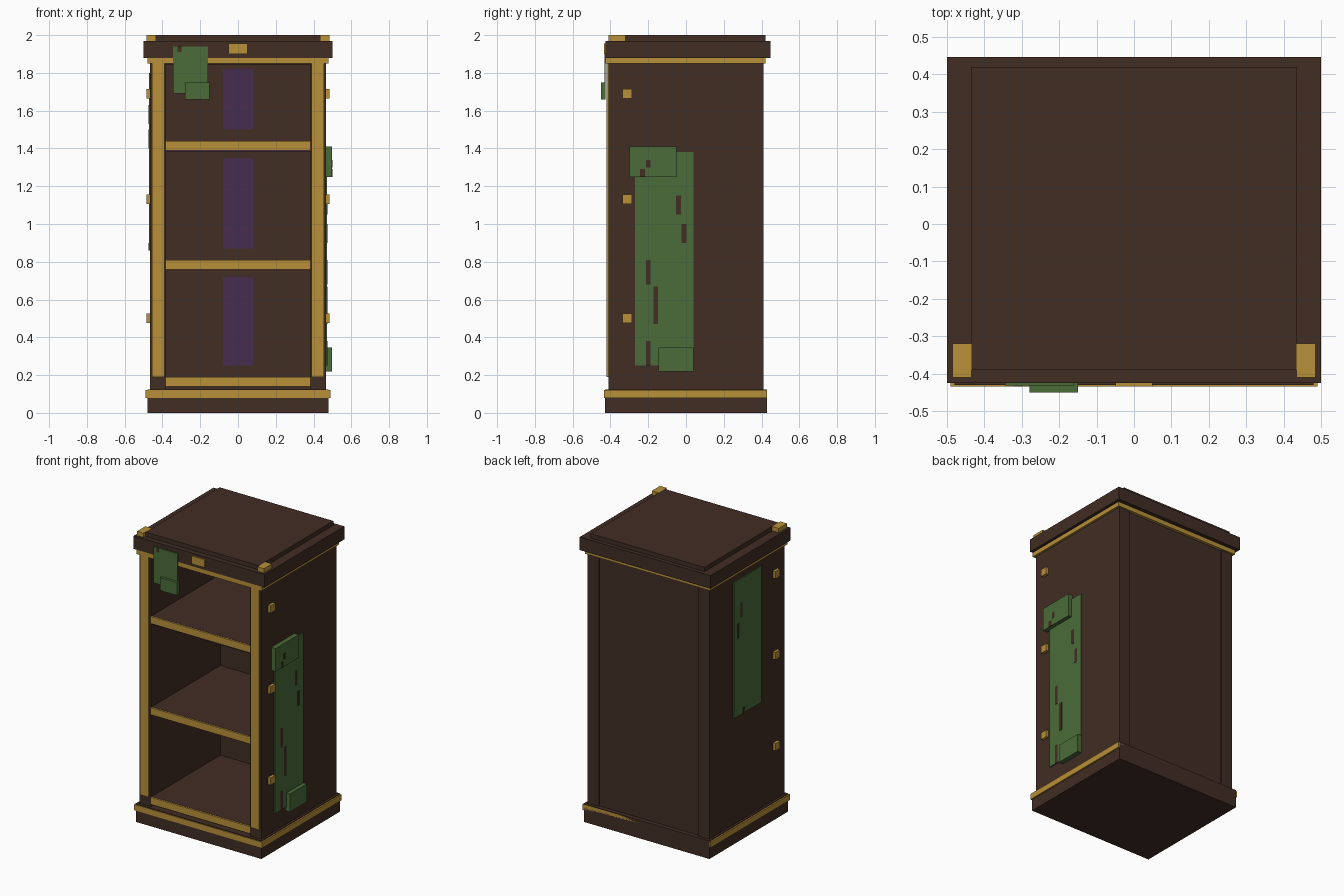
import bpy
from mathutils import Vector

default_cube = bpy.data.objects.get("Cube")
if default_cube:
    bpy.data.objects.remove(default_cube, do_unlink=True)


def material(name, red, green, blue):
    """Flat colour for both the viewport and the render."""
    made = bpy.data.materials.new(name)
    made.use_nodes = True
    made.diffuse_color = (red, green, blue, 1)
    shader = made.node_tree.nodes["Principled BSDF"]
    shader.inputs["Base Color"].default_value = made.diffuse_color
    return made


wood = material("dark_wood", .053, .026, .017)
brass = material("brass", .48, .28, .04)
moss = material("moss_green", .07, .15, .04)
violet = material("dark_purple", .063, .027, .078)


def box(name, colour, x, y, z):
    """Box between the given limits; a single number for x means a centred half width."""
    if not isinstance(x, tuple):
        x = (-x, x)
    low, high = (Vector(corner) for corner in zip(x, y, z))
    bpy.ops.mesh.primitive_cube_add(size=1, location=(low + high) / 2)
    part = bpy.context.object
    part.name = name
    part.scale = high - low
    bpy.ops.object.transform_apply(location=False, rotation=False, scale=True)
    part.data.materials.append(colour)


def mirrored_pair(name, colour, x, y, z):
    """The same box on the left and the right."""
    inner, outer = x
    box("left_" + name, colour, (inner, outer), y, z)
    box("right_" + name, colour, (-outer, -inner), y, z)


def around(centre, half):
    return centre - half, centre + half


# Main proportions
thin = .01
inside, side = .38, .465
front, back = -.41, .41
plinth_top, ceiling, cornice_bottom, cornice_top, top = .125, .85 + 1, .88 + 1, .97 + 1, 2
inner_back = back - .06
plinth_half = side + thin * 1.5
lid_half = side - thin * 3
cornice_front = front - thin * 1.5

# Plinth with a brass band on the front and sides
plinth_depth = around(0, .43)
box("plinth", wood, plinth_half, plinth_depth, (0, plinth_top))
band_front, band_back = around(0, plinth_half - thin * 5)
box("plinth_band", brass, plinth_half + thin, (band_front - thin / 2, band_back), (.08, .12))

# Carcass: thick sides, a recessed back and brass posts in front
mirrored_pair("side_wall", wood, (inside, side), (front, back), (plinth_top, ceiling + thin))
box("back_panel", wood, inside, (inner_back, back - thin), (plinth_top, ceiling + thin))
box("ceiling", wood, inside, (front + thin, inner_back), (ceiling - thin / 2, ceiling + thin))
mirrored_pair("front_post", brass, (inside + thin, side - thin), (front - thin, front + thin),
              (.19, ceiling + thin))

# Shelves with brass front edges, and a violet inlay on the back wall above each
thickness = .05
shelves = {"bottom": (.19, .72), "middle": (.81, 1.35), "upper": (1.44, 1.82)}
for level, (shelf_top, inlay_top) in shelves.items():
    shelf_bottom = shelf_top - thickness
    box(level + "_shelf", wood, inside, (front + thin, inner_back), (shelf_bottom, shelf_top))
    box(level + "_shelf_trim", brass, inside, (front, front + thin * 2),
        (shelf_bottom, shelf_top - thin / 10))
    box(level + "_inlay", violet, .08, (inner_back - thin / 2, inner_back),
        (shelf_top + .06, inlay_top))
box("shelf_light", violet, inside, (front + thin, front + thin * 3),
    (shelf_bottom - thin, shelf_bottom))

# Cornice, lid and their brass fittings
box("cornice_band", brass, plinth_half, (cornice_front, back + thin), (ceiling, cornice_bottom))
box("cornice", wood, .5, (cornice_front, .447), (cornice_bottom, cornice_top))
box("lid", wood, lid_half, (front + thin * 2, back + thin), (cornice_top, top))
mirrored_pair("lid_corner", brass, (lid_half, lid_half + thickness),
              (front, front + thickness * 2 - thin), (cornice_top, top))
box("front_badge", brass, thickness, (cornice_front - thin, cornice_front), (1.9, 1.955))

# Brass studs along the front of each side
stud = thickness / 2
for level, height in (("low", .5), ("middle", 1.13), ("high", 1.69)):
    mirrored_pair(level + "_stud", brass, (side, side + thin * 2), around(front + .1, stud),
                  around(height, stud))

# Moss sheets with thicker lumps
sheet = (side, side + thin * .7)
lump = (side, .5 - thin / 5)
edge = .04
box("left_moss", moss, sheet, (-.27, edge), (.25, 1.38))
box("left_moss_top_lump", moss, lump, (-.3, -thickness), (1.25, 1.41))
box("left_moss_bottom_lump", moss, lump, (-.145, edge), (.22, .345))
box("right_moss", moss, (-side - thin * .7, -side), around(0, .15), (.86, 1.8))
moss_front = cornice_front - thin * .7
box("front_moss", moss, (-.345, -.16), (moss_front, cornice_front), (1.69, 1.94))
box("front_moss_lump", moss, (-.28, -.15), (-.45, cornice_front), (1.66, 1.75))


def bare_spots(name, surface, width, spots):
    """Slim chips of wood on a mossy side, as depth, bottom and height."""
    for depth, bottom, height in spots:
        box(name + "_bare_spot", wood, around(surface, thin / 5), around(depth, width / 2),
            (bottom, bottom + height))


# Wood showing through the moss
bare_spots("left_sheet", max(sheet), .025, [
    (-.2, .25, .13), (-.16, .47, .2), (-.2, .68, .13), (-.01, .9, .1), (-.04, 1.05, .1)])
bare_spots("left_lump", max(lump), .025, [(-.2, 1.3, edge), (-.23, 1.25, edge)])
bare_spots("right_sheet", -max(sheet), .02, [(.07, 1.53, .1), (.1, 1.4, .1), (edge, .86, edge)])
box("front_bare_spot", wood, around(-.31, thin), around(moss_front, thin / 5), (1.91, 1.94))
